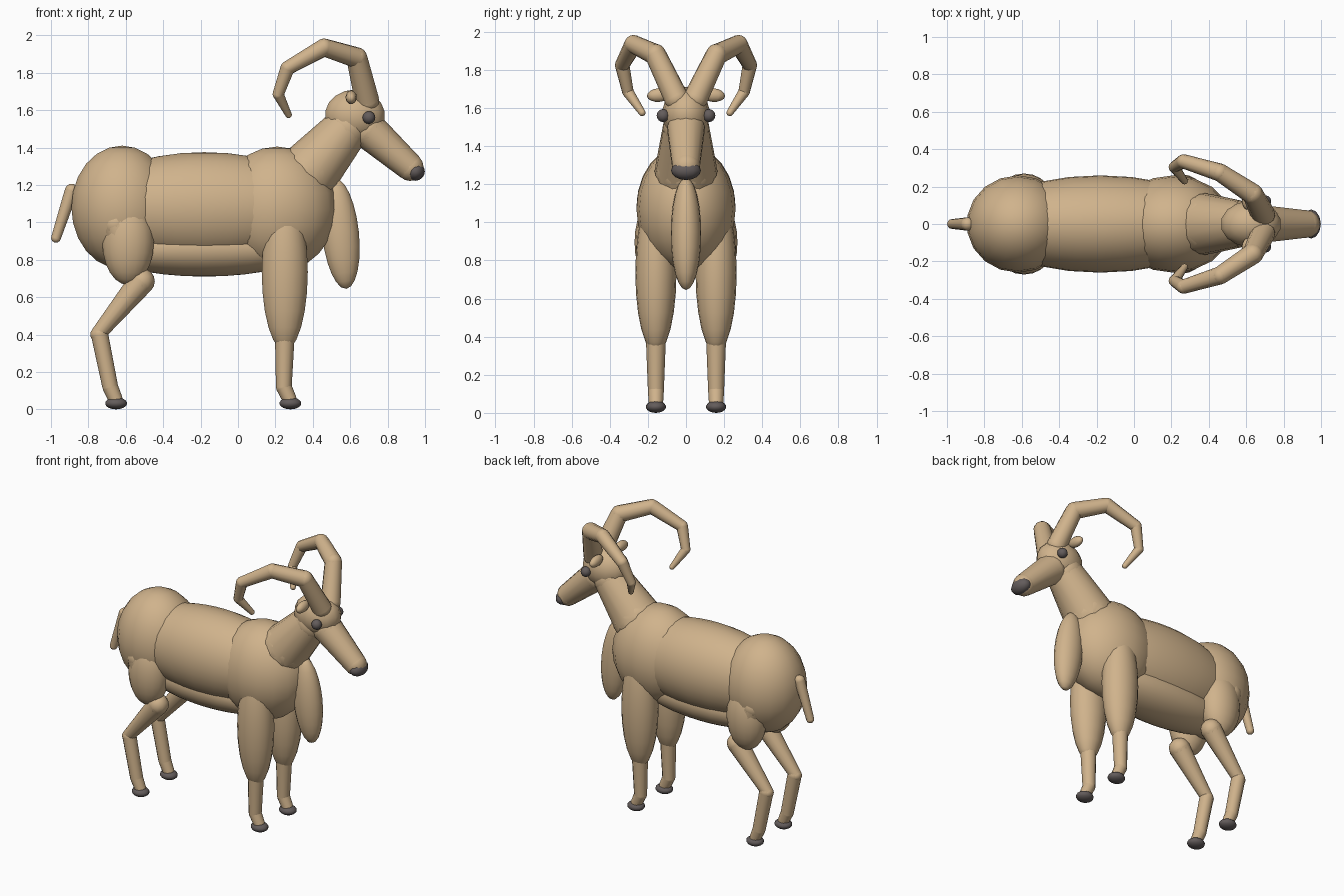
import bpy, bmesh, math
from mathutils import Matrix, Vector

if "Cube" in bpy.data.objects:
    bpy.data.objects.remove(bpy.data.objects["Cube"])


def material(name, colour):
    mat = bpy.data.materials.new(name)
    mat.use_nodes = True
    mat.diffuse_color = (*colour, 1)
    mat.node_tree.nodes["Principled BSDF"].inputs["Base Color"].default_value = (*colour, 1)
    return mat


COAT = material("tan coat", (0.63, 0.45, 0.262))
DARK = material("dark horn grey", (0.125, 0.107, 0.105))


def finish(name, bm, mat):
    mesh = bpy.data.meshes.new(name)
    bm.to_mesh(mesh)
    bm.free()
    mesh.materials.append(mat)
    mesh.shade_smooth()
    obj = bpy.data.objects.new(name, mesh)
    bpy.context.collection.objects.link(obj)
    return obj


def ellipsoid(name, centre, radii, mat=COAT, tilt=0, axis="Y", segments=18):
    """Scaled sphere, tilted about one axis by degrees."""
    bm = bmesh.new()
    matrix = (Matrix.Translation(centre)
              @ Matrix.Rotation(math.radians(tilt), 4, axis)
              @ Matrix.Diagonal((*radii, 1)))
    bmesh.ops.create_uvsphere(bm, u_segments=segments, v_segments=segments * 2 // 3,
                              radius=1, matrix=matrix)
    return finish(name, bm, mat)


def limb(name, joints, side=1, mat=COAT, sides=12):
    """Tapered tubes between (x, y, z, radius) joints, with a ball at each joint."""
    bm = bmesh.new()
    points = [(Vector((x, y * side, z)), r) for x, y, z, r in joints]
    for p, r in points:
        bmesh.ops.create_uvsphere(bm, u_segments=sides, v_segments=8, radius=r,
                                  matrix=Matrix.Translation(p))
    for (a, ra), (b, rb) in zip(points, points[1:]):
        d = b - a
        turn = d.to_track_quat("Z", "Y").to_matrix().to_4x4()
        bmesh.ops.create_cone(bm, cap_ends=False, segments=sides, radius1=ra, radius2=rb,
                              depth=d.length, matrix=Matrix.Translation((a + b) / 2) @ turn)
    return finish(name, bm, mat)


# Torso
ellipsoid("rump", (-0.62, 0, 1.08), (0.275, 0.26, 0.33))
ellipsoid("barrel", (-0.18, 0, 1.08), (0.65, 0.26, 0.295), segments=24)
ellipsoid("belly", (-0.18, 0, 0.86), (0.56, 0.19, 0.15), segments=24)
ellipsoid("chest", (0.21, 0, 1.07), (0.32, 0.26, 0.335))
ellipsoid("dewlap", (0.548, 0, 0.94), (0.1, 0.08, 0.297), tilt=-6)
limb("tail", [(-0.89, 0, 1.17, 0.036), (-0.973, 0, 0.917, 0.026)])

# Neck and head
limb("neck", [(0.38, 0, 1.27, 0.165), (0.58, 0, 1.5, 0.122)], sides=14)
ellipsoid("head", (0.625, 0, 1.57), (0.165, 0.125, 0.14), segments=14)
limb("muzzle", [(0.70, 0, 1.49, 0.1), (0.92, 0, 1.295, 0.074)], sides=14)
ellipsoid("nose", (0.947, 0, 1.272), (0.052, 0.078, 0.05), DARK, segments=12)

LEG_Y = 0.158
for side, label in ((1, "left"), (-1, "right")):
    y = LEG_Y * side

    # Face details
    ellipsoid(f"{label}_eye", (0.70, 0.12 * side, 1.56), (0.034,) * 3, DARK, segments=12)
    ellipsoid(f"{label}_ear", (0.605, 0.14 * side, 1.668), (0.03, 0.065, 0.036),
              tilt=-6 * side, axis="X", segments=12)

    # Horns sweep up, back and outward, then curl in at the tips
    limb(f"{label}_horn", [(0.69, 0.05, 1.65, 0.065), (0.635, 0.16, 1.88, 0.056),
                           (0.46, 0.275, 1.935, 0.048), (0.265, 0.335, 1.825, 0.038),
                           (0.215, 0.305, 1.685, 0.03), (0.27, 0.23, 1.575, 0.018)], side)

    # Front leg
    ellipsoid(f"{label}_front_upper_leg", (0.25, y, 0.735), (0.125, 0.108, 0.42))
    limb(f"{label}_front_lower_leg", [(0.25, LEG_Y, 0.38, 0.052), (0.245, LEG_Y, 0.12, 0.042),
                                      (0.275, LEG_Y, 0.055, 0.038)], side)

    # Hind leg
    ellipsoid(f"{label}_thigh", (-0.588, y, 0.895), (0.14, 0.112, 0.23))
    limb(f"{label}_hip", [(-0.65, 0.17, 0.99, 0.085), (-0.59, 0.16, 0.86, 0.1)], side)
    limb(f"{label}_hind_upper_leg", [(-0.515, LEG_Y, 0.685, 0.07),
                                     (-0.75, LEG_Y, 0.4, 0.04)], side)
    limb(f"{label}_hind_lower_leg", [(-0.74, LEG_Y, 0.4, 0.046), (-0.683, LEG_Y, 0.12, 0.042),
                                     (-0.655, LEG_Y, 0.055, 0.038)], side)

    # Hooves
    for end, x in (("front", 0.28), ("hind", -0.652)):
        ellipsoid(f"{label}_{end}_hoof", (x, y, 0.032), (0.06, 0.053, 0.032), DARK, segments=14)
